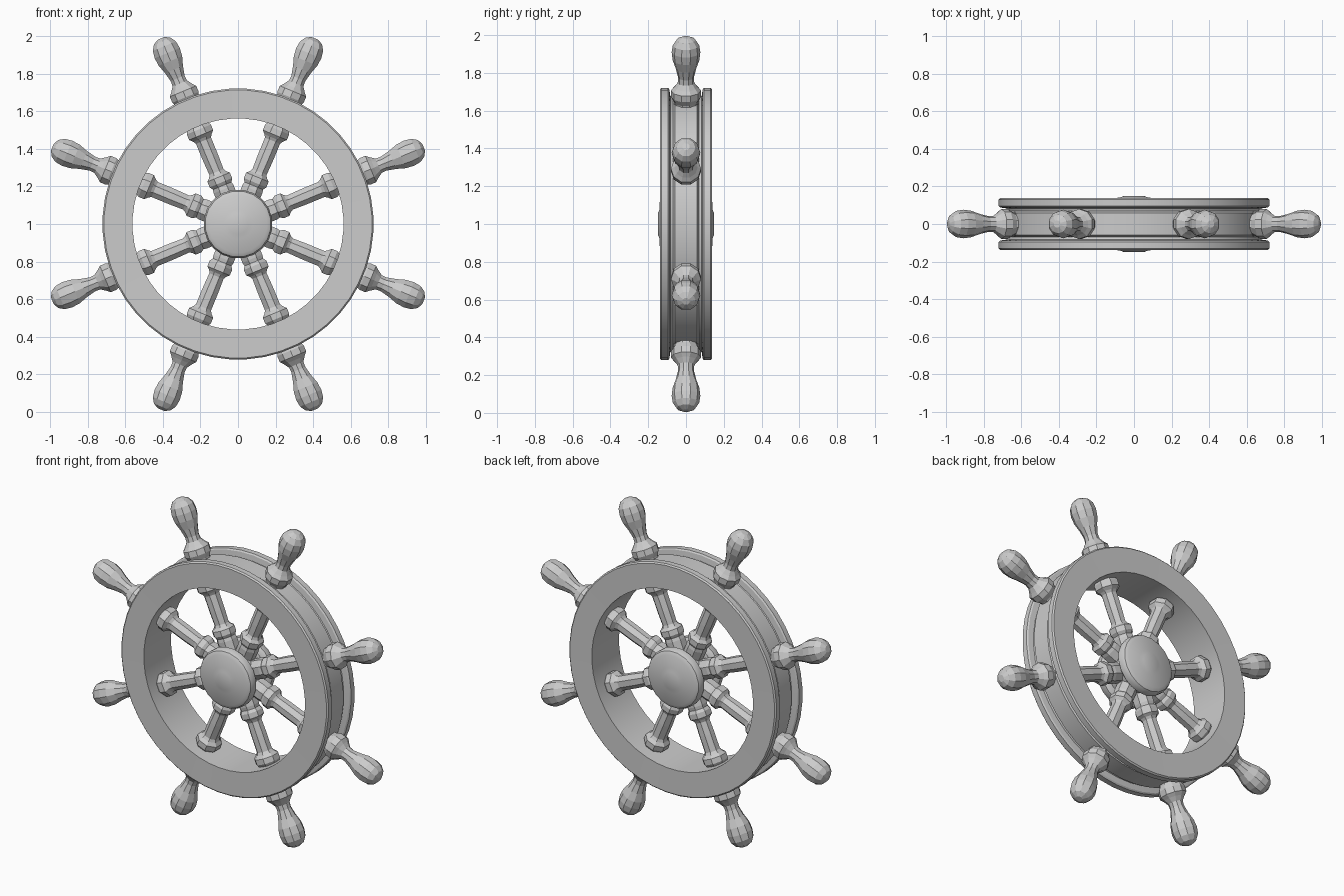
import bpy, bmesh, math
from mathutils import Matrix, Vector

if "Cube" in bpy.data.objects:
    bpy.data.objects.remove(bpy.data.objects["Cube"])

CENTRE = Vector((0, 0, 1))


def lathe(name, profile, sides, matrix, closed=False, smooth=None):
    """Spin (radius, height) points about local z, then place with matrix."""
    bm = bmesh.new()
    rings = []
    for r, h in profile:
        rings.append([bm.verts.new((r * math.cos(2 * math.pi * (i + 0.5) / sides),
                                    r * math.sin(2 * math.pi * (i + 0.5) / sides), h))
                      for i in range(sides)])
    pairs = list(zip(rings, rings[1:]))
    if closed:
        pairs.append((rings[-1], rings[0]))
    else:
        bm.faces.new(rings[0])
        bm.faces.new(rings[-1])
    for a, b in pairs:
        for i in range(sides):
            j = (i + 1) % sides
            bm.faces.new((a[i], a[j], b[j], b[i]))
    bmesh.ops.recalc_face_normals(bm, faces=bm.faces)
    mesh = bpy.data.meshes.new(name)
    bm.to_mesh(mesh)
    bm.free()
    mesh.transform(matrix)
    obj = bpy.data.objects.new(name, mesh)
    bpy.context.collection.objects.link(obj)
    if smooth:
        bpy.ops.object.select_all(action='DESELECT')
        bpy.context.view_layer.objects.active = obj
        obj.select_set(True)
        bpy.ops.object.shade_smooth_by_angle(angle=math.radians(smooth))
    return obj


def mirrored(half):
    return half + [(r, -h) for r, h in reversed(half)]


# Axle direction is y
axle = Matrix.Translation(CENTRE) @ Matrix.Rotation(math.pi / 2, 4, 'X')

# Rim: two outer flanges and a recessed centre band, split by narrow grooves
rim_half = [(0.562, 0.136), (0.714, 0.138), (0.722, 0.13),
            (0.722, 0.095), (0.714, 0.088), (0.68, 0.083), (0.675, 0.068), (0.695, 0.058)]
lathe("rim", mirrored(rim_half), 48, axle, closed=True, smooth=30)

# Hub: two cap plates on a narrower core, with a low boss on each face
hub_half = [(0.055, 0.149), (0.08, 0.14), (0.155, 0.138), (0.176, 0.126),
            (0.184, 0.11), (0.184, 0.08), (0.172, 0.068), (0.15, 0.062)]
lathe("hub", mirrored(hub_half), 20, axle, smooth=30)

# Turned spokes between hub and rim, and grips outside the rim
spoke = [(0.06, 0.10), (0.062, 0.20), (0.058, 0.22), (0.07, 0.238), (0.07, 0.27),
         (0.052, 0.285), (0.044, 0.30), (0.047, 0.38), (0.047, 0.48), (0.056, 0.495),
         (0.075, 0.513), (0.075, 0.545), (0.058, 0.57), (0.056, 0.60)]
grip = [(0.06, 0.65), (0.064, 0.70), (0.08, 0.73), (0.08, 0.765), (0.062, 0.785),
        (0.044, 0.81), (0.042, 0.84), (0.054, 0.89), (0.071, 0.94), (0.076, 0.985),
        (0.070, 1.025), (0.05, 1.055), (0.02, 1.07)]

for k in range(8):
    turn = Matrix.Translation(CENTRE) @ Matrix.Rotation(math.radians(22.5 + 45 * k), 4, 'Y')
    lathe(f"spoke_{k + 1}", spoke, 8, turn)
    lathe(f"grip_{k + 1}", grip, 10, turn)
